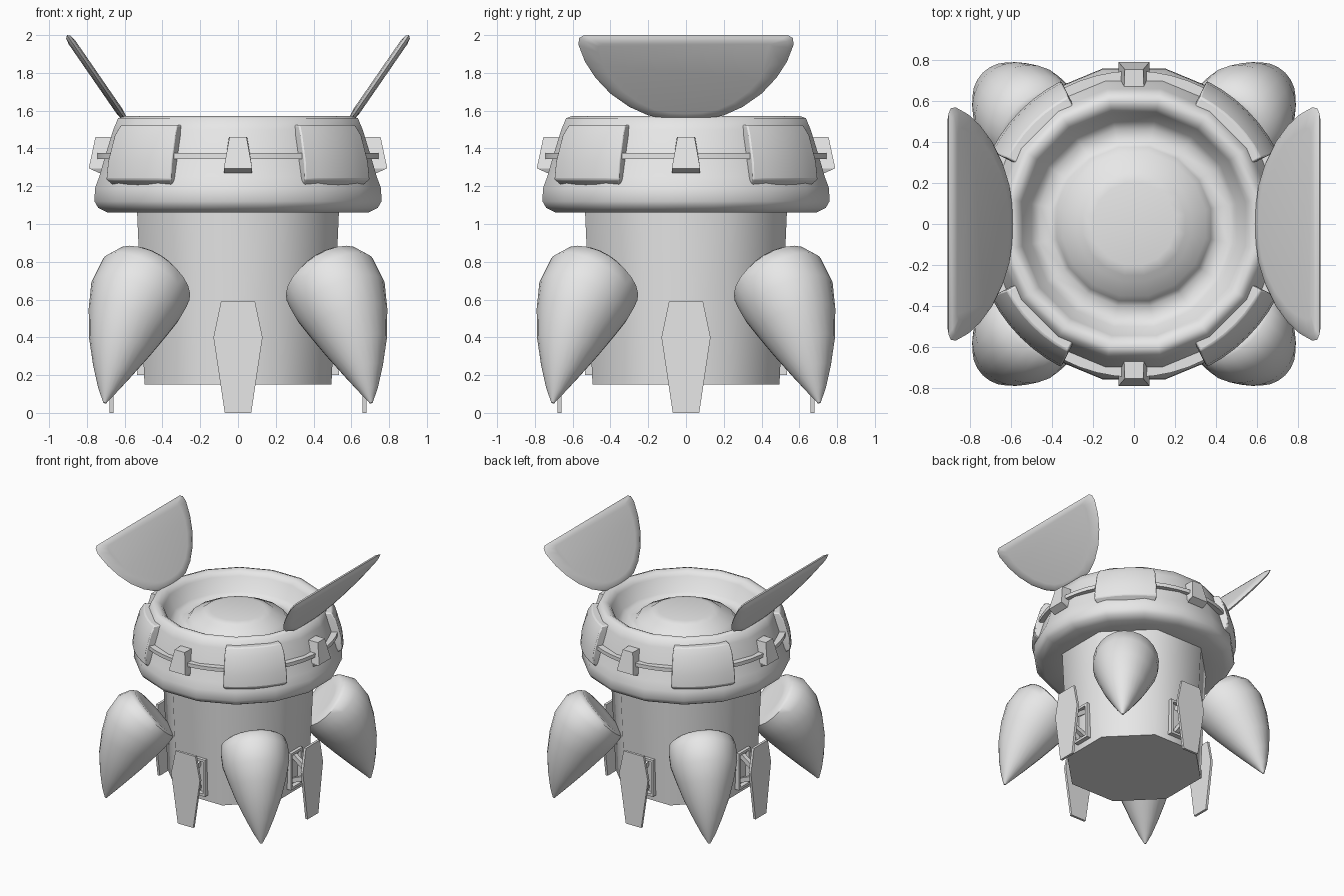
import bpy, bmesh
from math import sin, cos, pi, radians
from mathutils import Vector, Matrix

cube = bpy.data.objects.get("Cube")
if cube:
    bpy.data.objects.remove(cube)

grey = bpy.data.materials.new("plain_grey")
grey.use_nodes = True
grey.diffuse_color = (0.8, 0.8, 0.8, 1)
grey.node_tree.nodes["Principled BSDF"].inputs["Base Color"].default_value = (0.8, 0.8, 0.8, 1)


def loft(name, rings, turn=0, angle=40, bevel=0):
    """Skin a list of equal rings of points, cap both ends, spin about z."""
    bm = bmesh.new()
    loops = [[bm.verts.new(p) for p in ring] for ring in rings]
    n = len(loops[0])
    for a, b in zip(loops, loops[1:]):
        for i in range(n):
            j = (i + 1) % n
            bm.faces.new((a[i], a[j], b[j], b[i]))
    bm.faces.new(loops[0][::-1])
    bm.faces.new(loops[-1])
    bmesh.ops.recalc_face_normals(bm, faces=bm.faces)
    bm.transform(Matrix.Rotation(turn, 4, 'Z'))
    mesh = bpy.data.meshes.new(name)
    bm.to_mesh(mesh)
    bm.free()
    mesh.materials.append(grey)
    ob = bpy.data.objects.new(name, mesh)
    bpy.context.collection.objects.link(ob)
    bpy.ops.object.select_all(action='DESELECT')
    ob.select_set(True)
    bpy.context.view_layer.objects.active = ob
    bpy.ops.object.shade_smooth_by_angle(angle=radians(angle))
    if bevel:
        mod = ob.modifiers.new("soft_edges", 'BEVEL')
        mod.width = bevel
        mod.segments = 2
    return ob


def lathe(name, profile, sides, angle):
    """Rings with flat sides facing the axes; radii are to the flats."""
    k = 1 / cos(pi / sides)
    return loft(name, [[(r * k * cos((i + .5) * 2 * pi / sides),
                         r * k * sin((i + .5) * 2 * pi / sides), z)
                        for i in range(sides)] for r, z in profile], angle=angle)


def box(name, x0, x1, y, z0, z1, turn=0):
    return loft(name, [[(x0, -y, z), (x1, -y, z), (x1, y, z), (x0, y, z)]
                       for z in (z0, z1)], turn)


def rod(name, a, b, w, turn):
    """Square bar between two points in the xz plane."""
    a, b = Vector(a), Vector(b)
    side = Vector((0, w, 0))
    up = (b - a).cross(side).normalized() * w
    return loft(name, [[p + side + up, p + side - up, p - side - up, p - side + up]
                       for p in (a, b)], turn)


def sector(r_in, r_out, half, z, steps=6):
    """Flat ring section centred on +x."""
    a = [radians(half) * (2 * i / steps - 1) for i in range(steps + 1)]
    return ([(r_out * cos(t), r_out * sin(t), z) for t in a] +
            [(r_in * cos(t), r_in * sin(t), z) for t in reversed(a)])


# Octagonal trunk
lathe("trunk", [(.495, .15), (.535, 1.08)], 8, 50)

# Wide collar with a bowl and a raised centre
lathe("collar", [(.5, 1.06), (.69, 1.06), (.74, 1.085), (.76, 1.12), (.757, 1.19),
                 (.735, 1.25), (.7, 1.37), (.66, 1.5), (.635, 1.56), (.6, 1.573),
                 (.565, 1.555), (.545, 1.53), (.5, 1.42), (.46, 1.395), (.4, 1.395),
                 (.375, 1.42), (.35, 1.455), (.28, 1.48), (.25, 1.505), (.2, 1.515)],
      16, 50)

# Pod sections in the radial plane: inner point, outer point, half width
POD = [((.56, .63), (.73, .83), .14), ((.505, .575), (.77, .88), .215),
       ((.485, .55), (.81, .885), .24), ((.505, .515), (.9, .85), .253),
       ((.55, .46), (.985, .73), .25), ((.62, .39), (1.025, .58), .215),
       ((.72, .295), (1.045, .42), .168), ((.84, .185), (1.04, .265), .105),
       ((.93, .105), (1.025, .14), .052), ((.99, .05), (1.005, .055), .008)]


def pod_rings(n=24):
    for (ri, zi), (ro, zo), w in POD:
        yield [((ri + ro) / 2 + (ro - ri) / 2 * cos(t), w * sin(t),
                (zi + zo) / 2 + (zo - zi) / 2 * cos(t))
               for t in (2 * pi * i / n for i in range(n))]


for q in range(4):
    diag = q * pi / 2 + pi / 4
    side = q * pi / 2

    # Teardrop pods and curved armour pads on the diagonals
    loft("pod", list(pod_rings()), diag, 45)
    loft("armour_pad", [sector(.6, .735, 17, 1.195), sector(.6, .785, 18, 1.235),
                        sector(.6, .775, 18, 1.33), sector(.6, .735, 18, 1.47),
                        sector(.6, .70, 17.5, 1.525)], diag, 35, .008)

    # Curved rail with a wedge clip on each side
    loft("rail", [sector(.68, .748, 28, z, 8) for z in (1.345, 1.375)], side)
    loft("rail_clip", [[(.66, -.05, 1.27), (.735, -.075, 1.27), (.735, .075, 1.27), (.66, .05, 1.27)],
                       [(.66, -.075, 1.29), (.79, -.075, 1.295), (.79, .075, 1.295), (.66, .075, 1.29)],
                       [(.62, -.05, 1.46), (.755, -.045, 1.46), (.755, .045, 1.46), (.62, .05, 1.46)]],
         side, 20)

    # Standing leg plate
    outline = [(-.07, 0), (.07, 0), (.13, .4), (.09, .59), (-.09, .59), (-.13, .4)]
    loft("leg_plate", [[(x, y, z) for y, z in outline] for x in (.66, .68)], side, 20)

    # Bracket frame on the trunk and struts to the leg
    for s in (-1, 1):
        loft("bracket_post", [[(x, s * y, z) for x, y in
                               ((.48, .055), (.535, .055), (.535, .075), (.48, .075))]
                              for z in (.2, .5)], side)
    for z in (.2, .48):
        box("bracket_bar", .48, .535, .075, z, z + .02, side)
    rod("upper_strut", (.5, 0, .46), (.665, 0, .34), .018, side)
    rod("lower_strut", (.5, 0, .25), (.665, 0, .32), .018, side)

# Half-moon blades, thin at the edge
half = [(.0, 1.55), (.1, 1.555), (.2, 1.575), (.3, 1.62), (.4, 1.69), (.48, 1.775),
        (.535, 1.86), (.57, 1.95), (.565, 1.985), (.54, 2.0)]
moon = half + [(-y, z) for y, z in reversed(half[1:])]
for turn, label in ((0, "left_blade"), (pi, "right_blade")):
    rings = []
    for scale, off in ((.82, -.02), (.95, -.014), (1, 0), (.95, .014), (.82, .02)):
        ring = []
        for y, z in moon:
            h = 1.8 + (z - 1.8) * scale
            ring.append((.595 + (h - 1.55) * .69 + off * .82, y * scale, h - off * .57))
        rings.append(ring)
    loft(label, rings, turn, 60)
